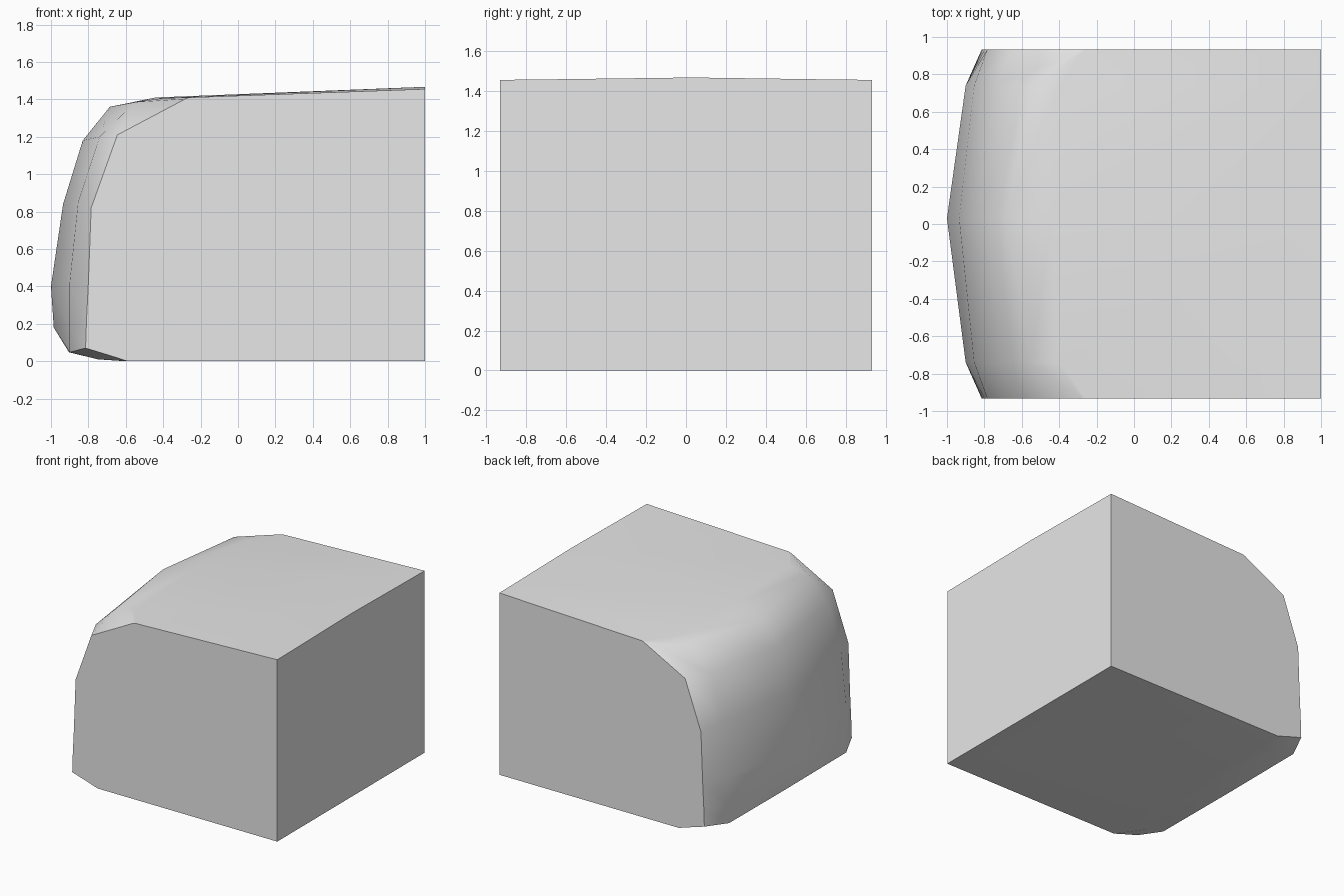
import bpy
import bmesh

cube = bpy.data.objects.get("Cube")
if cube:
    bpy.data.objects.remove(cube, do_unlink=True)

# Plain light grey
grey = bpy.data.materials.new("light grey")
grey.use_nodes = True
grey.diffuse_color = (0.8, 0.8, 0.8, 1)
grey.node_tree.nodes["Principled BSDF"].inputs["Base Color"].default_value = (0.8, 0.8, 0.8, 1)

# Cross-sections (x, z), from the lower edge around the bulge to the top
END = [(-0.59, 0), (-0.70, 0.035), (-0.815, 0.07), (-0.81, 0.22), (-0.80, 0.42),
       (-0.785, 0.82), (-0.645, 1.21), (-0.28, 1.403), (-0.26, 1.41), (1, 1.455)]
SHOULDER = [(-0.60, 0), (-0.75, 0.01), (-0.90, 0.048), (-0.90, 0.18), (-0.90, 0.42),
            (-0.855, 0.85), (-0.74, 1.20), (-0.55, 1.385), (-0.40, 1.407), (1, 1.457)]
MIDDLE = [(-0.60, 0), (-0.75, 0.01), (-0.904, 0.048), (-0.985, 0.18), (-1.0, 0.40),
          (-0.935, 0.84), (-0.83, 1.18), (-0.685, 1.36), (-0.44, 1.41), (1, 1.467)]
SECTIONS = [(-0.932, END), (-0.74, SHOULDER), (0.03, MIDDLE), (0.74, SHOULDER), (0.932, END)]

# Loft the closed sections along y and cap both ends
bm = bmesh.new()
rings = [[bm.verts.new((x, y, z)) for x, z in profile + [(1, 0)]] for y, profile in SECTIONS]
for a, b in zip(rings, rings[1:]):
    n = len(a)
    for i in range(n):
        j = (i + 1) % n
        bm.faces.new((a[i], a[j], b[j], b[i]))
bm.faces.new(rings[0])
bm.faces.new(rings[-1])
bmesh.ops.recalc_face_normals(bm, faces=bm.faces)

mesh = bpy.data.meshes.new("rounded_block")
bm.to_mesh(mesh)
bm.free()
mesh.materials.append(grey)
block = bpy.data.objects.new("rounded_block", mesh)
bpy.context.collection.objects.link(block)

# Smooth bulge, crisp box edges
bpy.ops.object.select_all(action='DESELECT')
block.select_set(True)
bpy.context.view_layer.objects.active = block
bpy.ops.object.shade_smooth_by_angle(angle=0.7)
